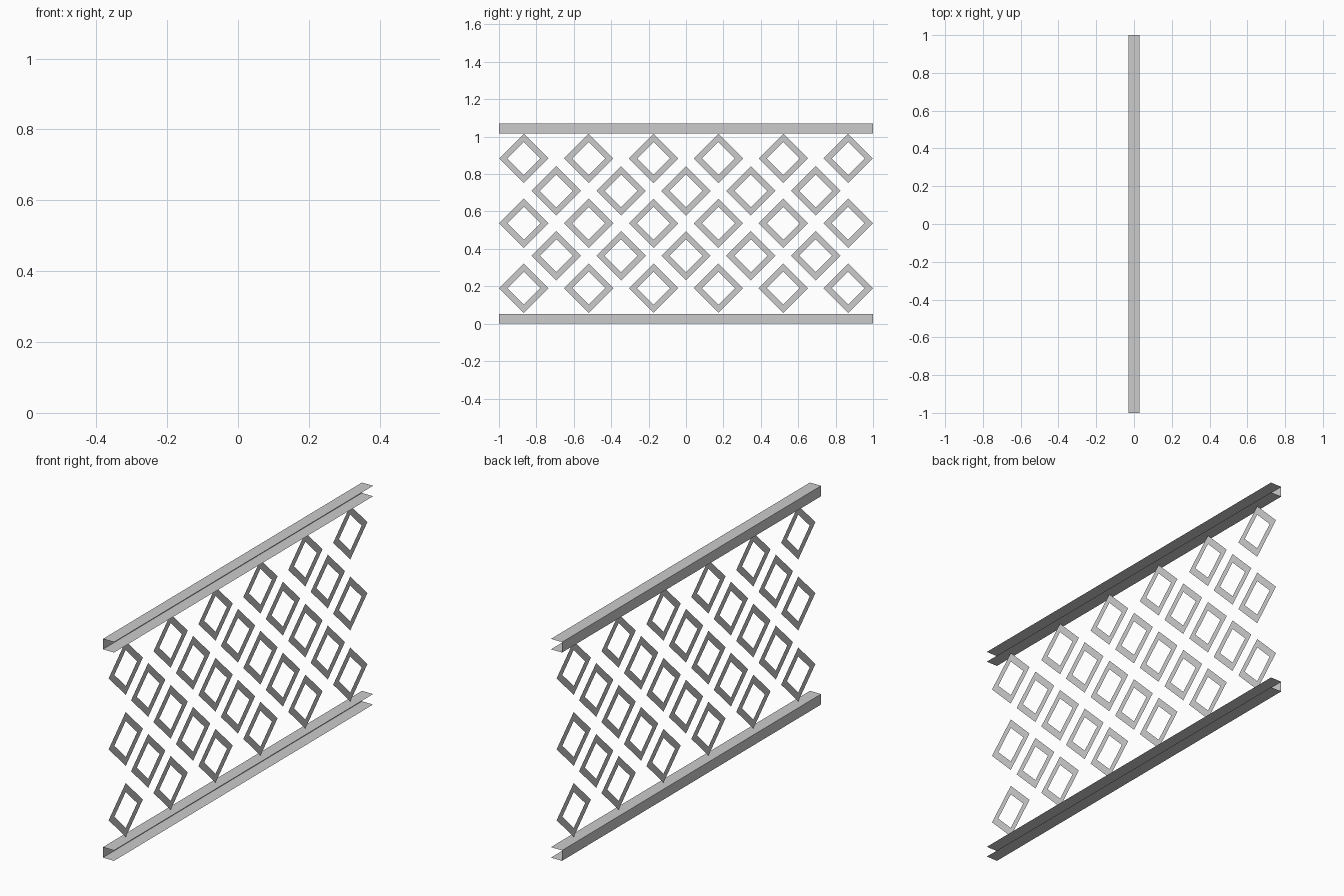
import bpy

if "Cube" in bpy.data.objects:
    bpy.data.objects.remove(bpy.data.objects["Cube"])

HALF_LEN = 1.0      # rails run along y
HALF_W = 0.03       # rail half width in x
RAIL_H = 0.051
PITCH = 0.3468      # spacing of diamonds
OUTER, INNER = 0.132, 0.088


def make_object(name, verts, faces):
    mesh = bpy.data.meshes.new(name)
    mesh.from_pydata(verts, [], faces)
    mesh.update()
    obj = bpy.data.objects.new(name, mesh)
    bpy.context.collection.objects.link(obj)
    return obj


# Thin sheet channel, web on -x, open towards +x
def channel(name, z):
    profile = [(HALF_W, z), (-HALF_W, z), (-HALF_W, z + RAIL_H), (HALF_W, z + RAIL_H)]
    verts = [(x, y, h) for x, h in profile for y in (-HALF_LEN, HALF_LEN)]
    faces = [(2 * i, 2 * i + 1, 2 * i + 3, 2 * i + 2) for i in range(3)]
    return make_object(name, verts, faces)


# Flat diamond-shaped frame in the x = 0 plane
def diamond(verts, faces, y, z):
    base = len(verts)
    for r in (OUTER, INNER):
        verts += [(0, y + r * a, z + r * b) for a, b in ((1, 0), (0, 1), (-1, 0), (0, -1))]
    for i in range(4):
        j = (i + 1) % 4
        faces.append((base + i, base + j, base + 4 + j, base + 4 + i))


channel("bottom_rail", 0.0)
channel("top_rail", 1.018)

# Staggered rows of six and five diamonds
verts, faces = [], []
for row in range(5):
    count = 6 if row % 2 == 0 else 5
    z = 0.19 + row * PITCH / 2
    for i in range(count):
        diamond(verts, faces, (i - (count - 1) / 2) * PITCH, z)
make_object("diamond_lattice", verts, faces)
